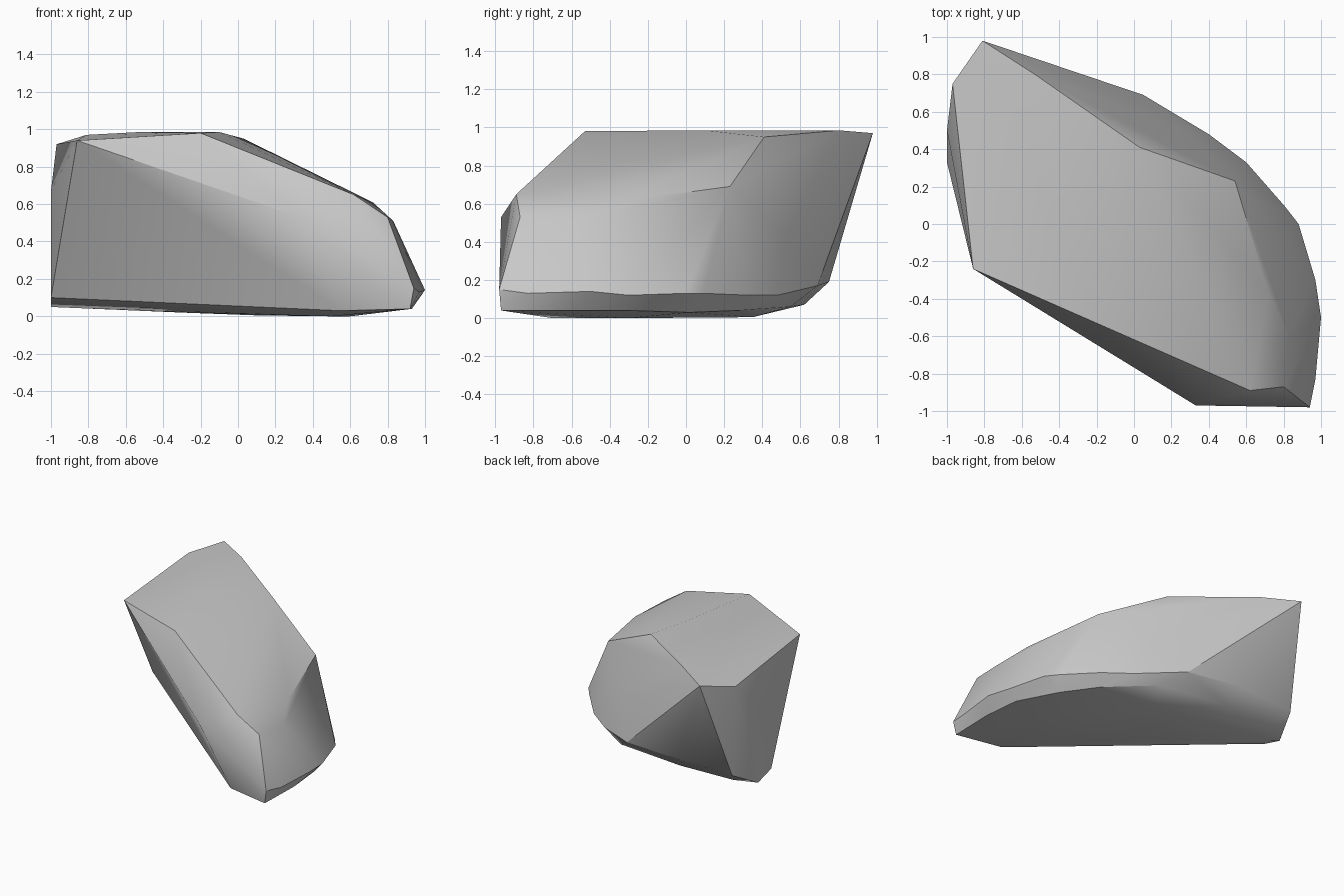
import bpy
import bmesh
import math

default_cube = bpy.data.objects.get("Cube")
if default_cube:
    bpy.data.objects.remove(default_cube, do_unlink=True)


def make_material(name, colour):
    material = bpy.data.materials.new(name)
    material.use_nodes = True
    material.diffuse_color = colour
    shader = material.node_tree.nodes["Principled BSDF"]
    shader.inputs["Base Color"].default_value = colour
    shader.inputs["Roughness"].default_value = 0.8
    return material


def build_hull(name, rings, material):
    """Stretch a convex skin over rings of corner points."""
    bm = bmesh.new()
    for ring in rings:
        for corner in ring:
            bm.verts.new(corner)
    result = bmesh.ops.convex_hull(bm, input=bm.verts[:], use_existing_faces=False)
    leftovers = {item for key in ("geom_interior", "geom_unused") for item in result[key]
                 if isinstance(item, bmesh.types.BMVert)}
    bmesh.ops.delete(bm, geom=list(leftovers), context="VERTS")
    bmesh.ops.recalc_face_normals(bm, faces=bm.faces[:])
    mesh = bpy.data.meshes.new(name)
    bm.to_mesh(mesh)
    bm.free()
    mesh.materials.append(material)
    rock = bpy.data.objects.new(name, mesh)
    bpy.context.collection.objects.link(rock)
    return rock


# Flat top of the boulder, with the pointed back corner
crown = [(-.86, -.24, .94), (-.2, -.53, .98), (.03, .41, .95), (-.1, .1, .985),
         (-.53, .8, .985), (-.81, .98, .97), (-.97, .75, .92)]

# Sloping shoulder, blunt nose and swelling back wall
shoulder = [(.33, -.97, .53), (.62, -.89, .65), (.8, -.87, .53), (.83, -.6, .51),
            (.72, -.37, .61), (.54, .23, .69), (.25, .52, .42), (-1, .5, .67)]

# Widest outline, just above the ground
rim = [(.94, -.98, .15), (.97, -.83, .13), (1, -.5, .14), (.97, -.3, .12),
       (.88, 0, .13), (.81, .09, .13), (.6, .33, .12), (.4, .48, .12),
       (.05, .69, .17), (-.45, .75, .19), (-.92, .72, .17), (-1, .33, .1)]

# Rounded underside
underside = [(.92, -.97, .04), (.55, -.88, .03), (.93, -.6, .04), (.9, -.3, .04),
             (.75, .02, .03), (.55, .27, .04), (.2, .55, .06), (-.38, .62, .07),
             (-.85, .6, .07), (-1, .5, .05), (.5, -.7, 0), (.6, -.3, 0),
             (.1, .35, .005), (-.3, 0, .02)]

stone = make_material("grey stone", (.58, .58, .58, 1))
boulder = build_hull("boulder", [crown, shoulder, rim, underside], stone)

# Soft facets with crisp ridges
bpy.ops.object.select_all(action="DESELECT")
boulder.select_set(True)
bpy.context.view_layer.objects.active = boulder
bpy.ops.object.shade_smooth_by_angle(angle=math.radians(30))
